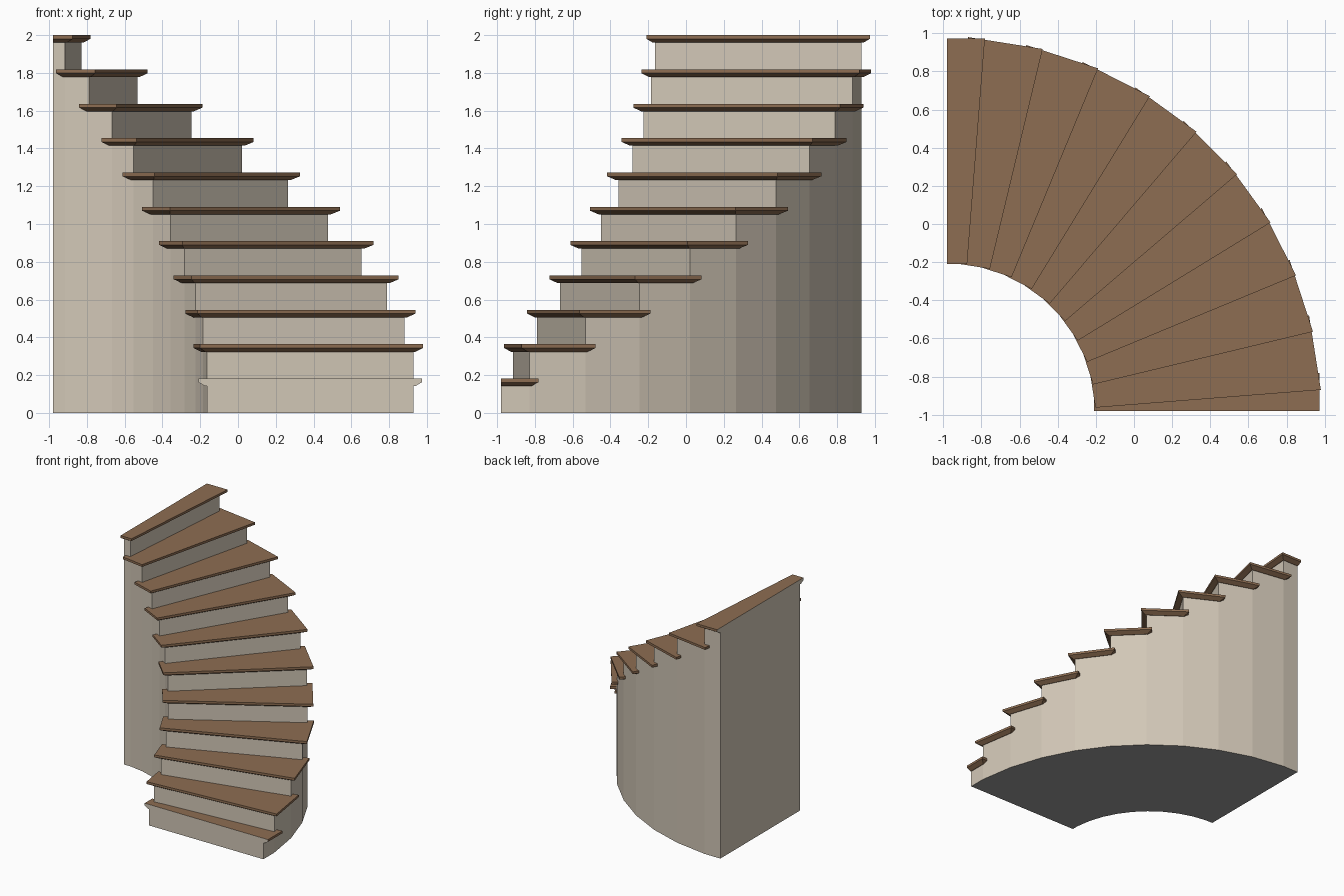
import bpy, bmesh
from math import sin, cos, radians
from mathutils import Vector

if "Cube" in bpy.data.objects:
    bpy.data.objects.remove(bpy.data.objects["Cube"])

N, C = 11, 0.98                 # steps, half footprint (turn centre at -C, -C)
RISE, THICK = 2 / 11, 0.04
R_IN, R_OUT, NOSING = 0.8175, 1.915, 0.044
HALF = 4.5                      # half of one step's angle


def material(name, rgb):
    m = bpy.data.materials.new(name)
    m.diffuse_color = (*rgb, 1)
    m.use_nodes = True
    m.node_tree.nodes["Principled BSDF"].inputs["Base Color"].default_value = m.diffuse_color
    return m


wood = material("wood", (0.27, 0.155, 0.085))
plaster = material("plaster", (0.64, 0.57, 0.47))
grey = material("underside_grey", (0.33, 0.33, 0.33))


def add_object(name, bm, mats):
    bmesh.ops.recalc_face_normals(bm, faces=bm.faces)
    me = bpy.data.meshes.new(name)
    bm.to_mesh(me)
    bm.free()
    for m in mats:
        me.materials.append(m)
    ob = bpy.data.objects.new(name, me)
    ob.location = (-C, -C, 0)
    bpy.context.collection.objects.link(ob)


def polar(r, deg):
    return Vector((r * cos(radians(deg)), r * sin(radians(deg))))


def grow(poly, d):
    # offset a counter-clockwise polygon outwards with mitred corners
    out = []
    for i, p in enumerate(poly):
        e1 = (p - poly[i - 1]).normalized()
        e2 = (poly[(i + 1) % len(poly)] - p).normalized()
        n1, n2 = Vector((e1.y, -e1.x)), Vector((e2.y, -e2.x))
        out.append(p + d * (n1 + n2) / (1 + n1.dot(n2)))
    return out


# Treads: wedge boards with a chamfered lower edge
for i in range(N):
    a, b = 9 * i - HALF, 9 * i + HALF
    quad = [polar(R_IN, a), polar(R_OUT, a), polar(R_OUT, b), polar(R_IN, b)]
    top = RISE * (i + 1)
    bm = bmesh.new()
    rings = [[bm.verts.new((p.x, p.y, top - dz)) for p in grow(quad, d)]
             for d, dz in ((0.01, THICK), (NOSING, THICK / 2), (NOSING, 0))]
    bm.faces.new(rings[0][::-1])
    bm.faces.new(rings[2])
    for lo, hi in zip(rings, rings[1:]):
        for k in range(4):
            j = (k + 1) % 4
            bm.faces.new((lo[k], lo[j], hi[j], hi[k]))
    # first and last boards are cut flush with the end walls
    if i in (0, N - 1):
        normal = (0, -1, 0) if i == 0 else (-1, 0, 0)
        cut = bmesh.ops.bisect_plane(
            bm, geom=bm.verts[:] + bm.edges[:] + bm.faces[:],
            plane_co=(0, 0, 0), plane_no=normal, clear_outer=True)
        edges = [g for g in cut["geom_cut"] if isinstance(g, bmesh.types.BMEdge)]
        for f in bmesh.ops.holes_fill(bm, edges=edges, sides=0)["faces"]:
            f.material_index = 1
    add_object(f"tread_{i + 1:02d}", bm, [wood, plaster])


# Solid body: stepped quarter ring with one flat facet per step
def boundary(r):
    flat = r * cos(radians(HALF))
    return ([Vector((flat, 0))] + [polar(r, 9 * k + HALF) for k in range(N - 1)]
            + [Vector((0, flat))])


inner, outer = boundary(R_IN), boundary(R_OUT)
bm = bmesh.new()


def face(*pts, mat=0):
    f = bm.faces.new([bm.verts.new((p.x, p.y, z)) for p, z in pts])
    f.material_index = mat


for i in range(N):
    h, low = RISE * (i + 1) - THICK, max(0, RISE * i - THICK)
    p, q, s, t = inner[i], outer[i], outer[i + 1], inner[i + 1]
    face((p, low), (q, low), (q, h), (p, h))             # riser
    face((q, 0), (s, 0), (s, h), (q, h))                 # outer wall
    face((t, 0), (p, 0), (p, h), (t, h))                 # inner wall
    face((p, h), (q, h), (s, h), (t, h))                 # under the tread
    if i == N - 1:
        face((s, 0), (t, 0), (t, h), (s, h))             # end wall
face(*[(v, 0) for v in inner], *[(v, 0) for v in reversed(outer)], mat=1)
bmesh.ops.remove_doubles(bm, verts=bm.verts, dist=1e-5)
add_object("stair_body", bm, [plaster, grey])
